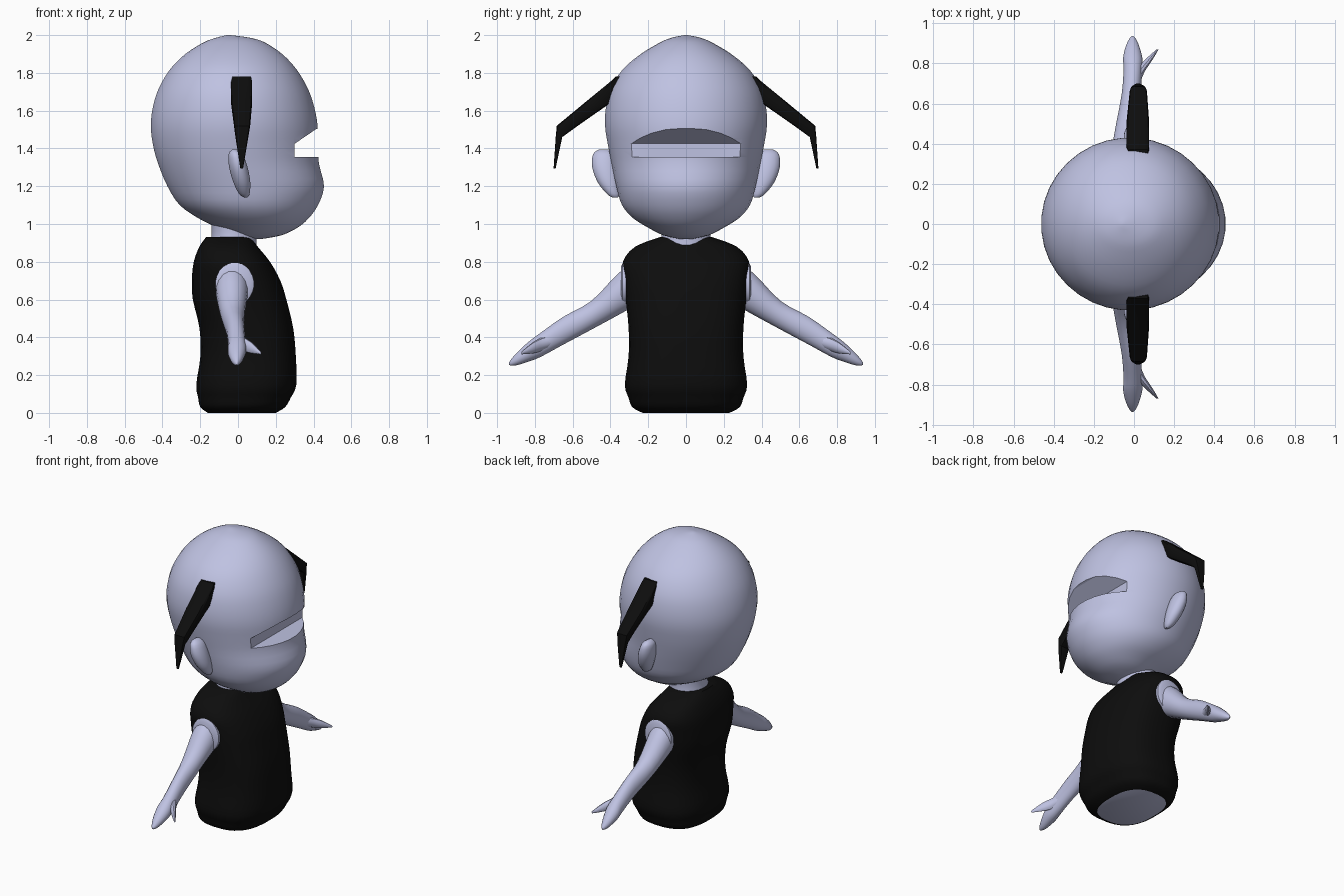
import bpy, bmesh, math

if "Cube" in bpy.data.objects:
    bpy.data.objects.remove(bpy.data.objects["Cube"])


def material(name, rgb):
    m = bpy.data.materials.new(name)
    m.diffuse_color = (*rgb, 1)
    m.use_nodes = True
    m.node_tree.nodes["Principled BSDF"].inputs["Base Color"].default_value = m.diffuse_color
    return m


SKIN = material("pale lavender skin", (0.52, 0.54, 0.76))
BLACK = material("black cloth", (0.004, 0.004, 0.004))


def curve_rows(rows, steps):
    """Catmull-Rom interpolation between cross-section rows."""
    out = []
    for i in range(len(rows) - 1):
        p0, p1, p2 = rows[max(i - 1, 0)], rows[i], rows[i + 1]
        p3 = rows[min(i + 2, len(rows) - 1)]
        for s in range(steps):
            t = s / steps
            out.append([0.5 * (2 * b + (c - a) * t + (2 * a - 5 * b + 4 * c - d) * t * t
                               + (3 * b - a - 3 * c + d) * t ** 3)
                        for a, b, c, d in zip(p0, p1, p2, p3)])
    return out + [list(rows[-1])]


def finish(ob, angle):
    bpy.ops.object.select_all(action='DESELECT')
    bpy.context.view_layer.objects.active = ob
    ob.select_set(True)
    bpy.ops.object.shade_smooth_by_angle(angle=math.radians(angle))


def loft(name, rows, mat, axis='z', n=24, power=2.0, steps=3, mirror=False, angle=40, cap=None):
    """Stack superellipse rings; row = (position, x0, x1, b0, b1), b is y or z."""
    bm = bmesh.new()
    rings = []
    for t, x0, x1, b0, b1 in (curve_rows(rows, steps) if steps > 1 else rows):
        ring = []
        for k in range(n):
            a = 2 * math.pi * (k + 0.5) / n
            c, s = math.cos(a), math.sin(a)
            x = (x0 + x1) / 2 + (x1 - x0) / 2 * math.copysign(abs(c) ** (2 / power), c)
            b = (b0 + b1) / 2 + (b1 - b0) / 2 * math.copysign(abs(s) ** (2 / power), s)
            ring.append(bm.verts.new((x, b, t) if axis == 'z' else (x, t, b)))
        rings.append(ring)
    for r, q in zip(rings, rings[1:]):
        for k in range(n):
            j = (k + 1) % n
            bm.faces.new((r[k], r[j], q[j], q[k]))
    base = bm.faces.new(rings[0][::-1])
    bm.faces.new(rings[-1])
    if cap:
        base.material_index = 1
    bmesh.ops.recalc_face_normals(bm, faces=bm.faces)
    me = bpy.data.meshes.new(name)
    bm.to_mesh(me)
    bm.free()
    me.materials.append(mat)
    if cap:
        me.materials.append(cap)
    ob = bpy.data.objects.new(name, me)
    bpy.context.collection.objects.link(ob)
    finish(ob, angle)
    if mirror:
        ob.modifiers.new("mirror", 'MIRROR').use_axis = (False, True, False)
    return ob


def sym(rows):
    """Rows centred on y = 0: (z, x0, x1, half width)."""
    return [(z, a, b, -h, h) for z, a, b, h in rows]


# Head, with a heavy chin towards +x
head = loft("head", sym([
    (0.92, 0.04, 0.12, 0.03), (0.94, -0.03, 0.23, 0.12), (0.98, -0.11, 0.315, 0.20),
    (1.03, -0.21, 0.375, 0.28), (1.10, -0.31, 0.425, 0.34), (1.20, -0.375, 0.457, 0.37),
    (1.32, -0.425, 0.43, 0.395), (1.42, -0.452, 0.425, 0.415), (1.52, -0.463, 0.423, 0.43),
    (1.62, -0.452, 0.405, 0.425), (1.72, -0.42, 0.37, 0.398), (1.82, -0.36, 0.31, 0.335),
    (1.90, -0.28, 0.235, 0.24), (1.96, -0.185, 0.145, 0.14), (1.985, -0.12, 0.07, 0.08),
    (2.0, -0.06, -0.04, 0.01)]), SKIN, n=36)

# Wedge-shaped groove for the eyes under the brow
profile = [(0.30, 1.355), (0.60, 1.355), (0.60, 1.58), (0.41, 1.50), (0.30, 1.425)]
bm = bmesh.new()
side = [[bm.verts.new((x, y, z)) for x, z in profile] for y in (-0.31, 0.31)]
bm.faces.new(side[0])
bm.faces.new(side[1][::-1])
for k in range(5):
    j = (k + 1) % 5
    bm.faces.new((side[0][j], side[0][k], side[1][k], side[1][j]))
bmesh.ops.recalc_face_normals(bm, faces=bm.faces)
me = bpy.data.meshes.new("eye_groove_cutter")
bm.to_mesh(me)
bm.free()
me.materials.append(SKIN)
cutter = bpy.data.objects.new("eye_groove_cutter", me)
bpy.context.collection.objects.link(cutter)
cutter.hide_render = True
mod = head.modifiers.new("groove", 'BOOLEAN')
mod.operation, mod.object, mod.solver = 'DIFFERENCE', cutter, 'EXACT'
bpy.context.view_layer.objects.active = head
bpy.ops.object.modifier_apply(modifier="groove")
bpy.data.objects.remove(cutter)
finish(head, 28)

# Neck
loft("neck", sym([(0.88, -0.15, 0.10, 0.14), (0.96, -0.14, 0.10, 0.13),
                  (1.06, -0.15, 0.12, 0.14)]), SKIN)

# Sleeveless top with a bare underside
loft("torso", sym([
    (0.0, -0.16, 0.20, 0.23), (0.03, -0.20, 0.25, 0.285), (0.08, -0.212, 0.28, 0.305),
    (0.15, -0.222, 0.31, 0.325), (0.30, -0.20, 0.307, 0.305), (0.45, -0.205, 0.293, 0.305),
    (0.60, -0.24, 0.257, 0.32), (0.70, -0.245, 0.225, 0.33), (0.80, -0.235, 0.17, 0.335),
    (0.88, -0.205, 0.105, 0.27), (0.93, -0.17, 0.07, 0.14)]), BLACK,
    n=32, power=2.6, cap=SKIN)

# Bare patch around each armhole
loft("armhole_patch", [(0.27, -0.12, 0.085, 0.57, 0.795), (0.335, -0.12, 0.085, 0.57, 0.795),
                       (0.345, -0.10, 0.065, 0.59, 0.775)], SKIN, axis='y', steps=1, mirror=True)

# Arms ending in a flat mitten hand
loft("arm", [
    (0.28, -0.12, 0.06, 0.56, 0.79), (0.36, -0.115, 0.05, 0.515, 0.74),
    (0.50, -0.09, 0.035, 0.44, 0.595), (0.65, -0.062, 0.035, 0.36, 0.51),
    (0.77, -0.053, 0.042, 0.295, 0.425), (0.83, -0.055, 0.042, 0.272, 0.38),
    (0.89, -0.04, 0.025, 0.253, 0.325), (0.925, -0.022, 0.008, 0.25, 0.285),
    (0.937, -0.01, -0.004, 0.255, 0.267)], SKIN, axis='y', n=16, mirror=True)

# Thumbs
loft("thumb", [
    (0.70, -0.02, 0.03, 0.35, 0.42), (0.76, 0.0, 0.055, 0.33, 0.40),
    (0.81, 0.045, 0.088, 0.315, 0.375), (0.87, 0.112, 0.123, 0.31, 0.325)],
    SKIN, axis='y', n=10, mirror=True)

# Ears, wider at the top
loft("ear", [
    (1.14, 0.035, 0.05, 0.36, 0.39), (1.16, 0.005, 0.062, 0.35, 0.42),
    (1.22, -0.025, 0.066, 0.35, 0.468), (1.30, -0.048, 0.052, 0.355, 0.498),
    (1.37, -0.05, 0.025, 0.37, 0.493), (1.395, -0.03, -0.005, 0.41, 0.46)],
    SKIN, n=16, mirror=True)

# Bent hair tufts
loft("hair_tuft", [
    (1.78, -0.03, 0.07, 0.34, 0.372), (1.75, -0.038, 0.076, 0.34, 0.405),
    (1.64, -0.038, 0.076, 0.40, 0.54), (1.52, -0.022, 0.065, 0.572, 0.685),
    (1.46, -0.014, 0.055, 0.655, 0.69), (1.295, 0.012, 0.027, 0.69, 0.701)],
    BLACK, n=12, power=5, steps=1, mirror=True, angle=30)
